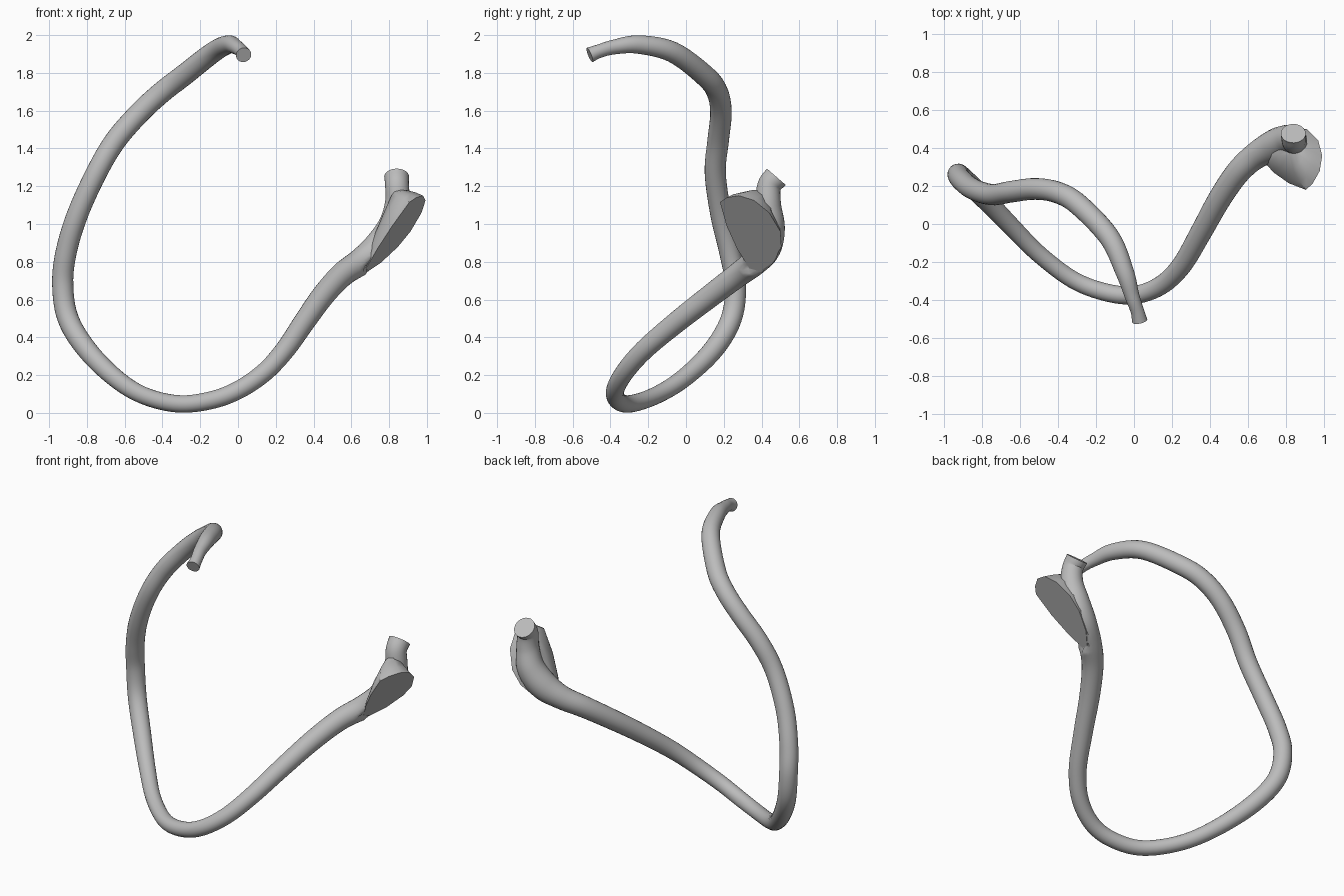
import bpy, bmesh, math
from mathutils import Vector

if "Cube" in bpy.data.objects:
    bpy.data.objects.remove(bpy.data.objects["Cube"])

grey = bpy.data.materials.new("light_grey")
grey.diffuse_color = (0.5, 0.5, 0.5, 1)
grey.use_nodes = True
grey.node_tree.nodes["Principled BSDF"].inputs["Base Color"].default_value = grey.diffuse_color

SIDES, STEPS = 24, 6
# Plane of the flat oblique foot face
PLANE_P = Vector((0.92, 0.18, 1.13))
PLANE_N = Vector((0.0703, -0.030, -0.0594)).normalized()


def finish(name, bm, angle):
    bmesh.ops.recalc_face_normals(bm, faces=bm.faces)
    mesh = bpy.data.meshes.new(name)
    bm.to_mesh(mesh)
    bm.free()
    mesh.materials.append(grey)
    ob = bpy.data.objects.new(name, mesh)
    bpy.context.collection.objects.link(ob)
    bpy.ops.object.select_all(action='DESELECT')
    bpy.context.view_layer.objects.active = ob
    ob.select_set(True)
    bpy.ops.object.shade_smooth_by_angle(angle=math.radians(angle))
    return ob


def smooth_path(points):
    """Catmull-Rom through (x, y, z, radius) points."""
    p = [Vector(q) for q in points]
    p = [2 * p[0] - p[1]] + p + [2 * p[-1] - p[-2]]
    out = []
    for a, b, c, d in zip(p, p[1:], p[2:], p[3:]):
        for i in range(STEPS):
            t = i / STEPS
            out.append(0.5 * (2 * b + (c - a) * t + (2 * a - 5 * b + 4 * c - d) * t * t
                              + (3 * b - a - 3 * c + d) * t ** 3))
    return out + [p[-2]]


def loft(bm, rings):
    n = len(rings[0])
    vs = [[bm.verts.new(co) for co in ring] for ring in rings]
    for r, s in zip(vs, vs[1:]):
        for i in range(n):
            j = (i + 1) % n
            bm.faces.new((r[i], r[j], s[j], s[i]))
    bm.faces.new(vs[0][::-1])
    bm.faces.new(vs[-1])


# Winding cord, from the free tip round the loop to the neck
cord = [
    (0.03, -0.51, 1.895, 0.041), (0.018, -0.46, 1.915, 0.036),
    (-0.01, -0.38, 1.937, 0.039), (-0.05, -0.25, 1.950, 0.049),
    (-0.13, -0.07, 1.91, 0.055), (-0.29, 0.10, 1.785, 0.057),
    (-0.40, 0.165, 1.70, 0.057), (-0.52, 0.185, 1.59, 0.057),
    (-0.65, 0.17, 1.44, 0.057), (-0.75, 0.155, 1.27, 0.056),
    (-0.85, 0.185, 1.05, 0.056), (-0.91, 0.232, 0.85, 0.056),
    (-0.928, 0.262, 0.68, 0.056), (-0.90, 0.24, 0.50, 0.056),
    (-0.80, 0.145, 0.335, 0.054), (-0.65, -0.01, 0.185, 0.049),
    (-0.50, -0.16, 0.092, 0.046), (-0.32, -0.295, 0.048, 0.046),
    (-0.15, -0.36, 0.065, 0.047), (0.00, -0.375, 0.12, 0.048),
    (0.14, -0.325, 0.215, 0.050), (0.25, -0.22, 0.335, 0.053),
    (0.35, -0.05, 0.48, 0.057), (0.45, 0.13, 0.62, 0.061),
    (0.55, 0.275, 0.73, 0.065), (0.65, 0.365, 0.80, 0.072),
    (0.75, 0.415, 0.875, 0.088), (0.82, 0.44, 0.98, 0.084),
    (0.845, 0.435, 1.10, 0.069), (0.842, 0.44, 1.20, 0.063),
    (0.84, 0.478, 1.25, 0.066),
]
path = smooth_path(cord)
pos = [Vector(q[:3]) for q in path]
rings, normal = [], Vector((1, 0, 0))
for i, q in enumerate(path):
    tangent = (pos[min(i + 1, len(pos) - 1)] - pos[max(i - 1, 0)]).normalized()
    if i == len(path) - 1:
        tangent = Vector((0, 0.65, 0.75)).normalized()
    normal = (normal - tangent * normal.dot(tangent)).normalized()
    side = tangent.cross(normal)
    ring = []
    for k in range(SIDES):
        a = 2 * math.pi * k / SIDES
        co = pos[i] + q[3] * (normal * math.cos(a) + side * math.sin(a))
        # Keep the swollen end behind the flat face
        d = (co - PLANE_P).dot(PLANE_N)
        if co.x > 0.68 and d > -0.004:
            co -= PLANE_N * (d + 0.004)
        ring.append(co)
    rings.append(ring)
bm = bmesh.new()
loft(bm, rings)
finish("cord", bm, 50)

# Flared foot: flat face outline (y, z) blending back into the cord
outline = [(0.18, 1.115), (0.215, 1.14), (0.28, 1.15), (0.36, 1.125), (0.44, 1.06),
           (0.50, 0.96), (0.505, 0.88), (0.46, 0.795), (0.39, 0.75), (0.335, 0.765),
           (0.27, 0.87), (0.215, 0.99)]
face = [Vector((0.92 + 0.427 * (y - 0.18) + 0.845 * (z - 1.13), y, z)) for y, z in outline]
low, high = Vector((0.71, 0.395, 0.85)), Vector((0.835, 0.44, 1.14))
rings = []
for t, back in ((0, 0), (0.12, 0.03), (0.35, 0.055), (0.65, 0.06)):
    ring = []
    for p in face:
        axis = low.lerp(high, (p.z - 0.75) / 0.4)
        ring.append(p.lerp(axis, t) - PLANE_N * back * (0.4 + 0.6 * (p.z - 0.75) / 0.4))
    rings.append(ring)
bm = bmesh.new()
loft(bm, rings)
finish("flared_foot", bm, 45)
